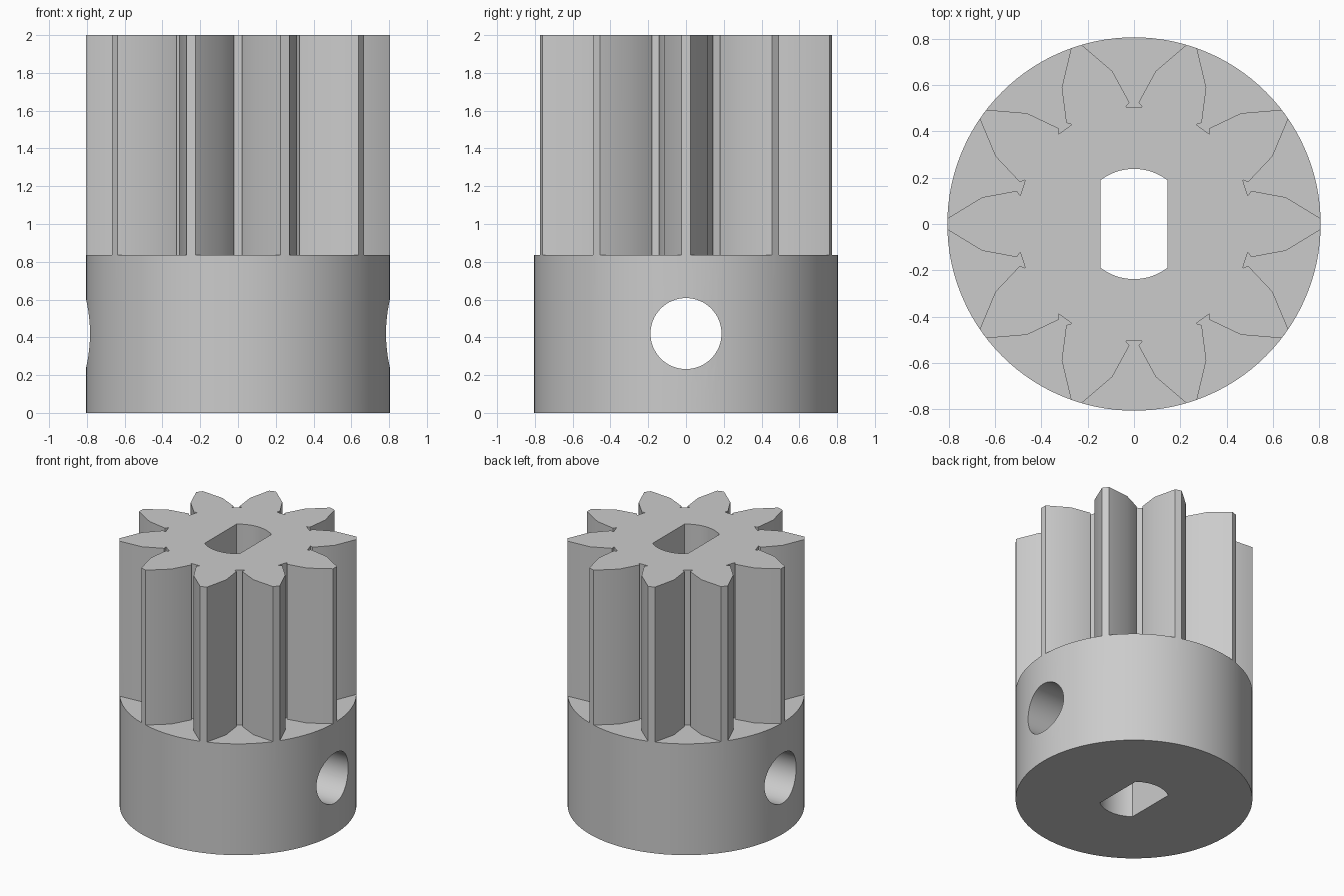
import bpy, bmesh, math
from mathutils import Matrix

if "Cube" in bpy.data.objects:
    bpy.data.objects.remove(bpy.data.objects["Cube"])

R, COLLAR_TOP, TOP, TEETH = 0.806, 0.836, 2.0, 10

grey = bpy.data.materials.new("light grey")
grey.diffuse_color = (0.6, 0.6, 0.6, 1)
grey.use_nodes = True
grey.node_tree.nodes["Principled BSDF"].inputs["Base Color"].default_value = grey.diffuse_color


def prism(name, outline, z0, z1, matrix=Matrix()):
    """Extrude a closed 2D outline from z0 to z1."""
    bm = bmesh.new()
    face = bm.faces.new([bm.verts.new((x, y, z0)) for x, y in outline])
    top = bmesh.ops.extrude_face_region(bm, geom=[face])["geom"]
    bmesh.ops.translate(bm, vec=(0, 0, z1 - z0),
                        verts=[v for v in top if isinstance(v, bmesh.types.BMVert)])
    bmesh.ops.recalc_face_normals(bm, faces=bm.faces)
    bm.transform(matrix)
    mesh = bpy.data.meshes.new(name)
    bm.to_mesh(mesh)
    bm.free()
    obj = bpy.data.objects.new(name, mesh)
    bpy.context.collection.objects.link(obj)
    mesh.materials.append(grey)
    return obj


def arc(r, a0, a1, n):
    """Points on an arc, angles in degrees, both ends included."""
    angles = [math.radians(a0 + (a1 - a0) * i / n) for i in range(n + 1)]
    return [(r * math.cos(a), r * math.sin(a)) for a in angles]


def combine(target, tool, operation):
    mod = target.modifiers.new("combine", 'BOOLEAN')
    mod.operation, mod.object, mod.solver = operation, tool, 'EXACT'
    bpy.context.view_layer.objects.active = target
    bpy.ops.object.modifier_apply(modifier=mod.name)
    bpy.data.objects.remove(tool)


# Toothed section: one undercut gap (right half, pointing +y) repeated round
half_gap = [(0.036, 0.505), (0.020, 0.525), (0.093, 0.659)]
tip = 1.7
gap = half_gap[::-1] + [(-x, y) for x, y in half_gap]
gap = arc(R, 72 + tip, 72 + tip, 1)[:1] + gap + arc(R, 108 - tip, 108 - tip, 1)[:1]
outline = []
for k in range(TEETH):
    a = math.radians(k * 360 / TEETH)
    c, s = math.cos(a), math.sin(a)
    outline += [(x * c - y * s, x * s + y * c) for x, y in gap]
gear = prism("gear_teeth", outline, COLLAR_TOP, TOP)

# Plain collar, joined under the teeth
pinion = prism("pinion", arc(R, 0, 360, 120)[:-1], 0, COLLAR_TOP)
combine(pinion, gear, 'UNION')

# Double-flat shaft bore
edge = math.degrees(math.acos(0.145 / 0.238))
bore = prism("bore_cutter", arc(0.238, edge, 180 - edge, 20)
             + arc(0.238, 180 + edge, 360 - edge, 20), -0.5, 2.5)
combine(pinion, bore, 'DIFFERENCE')

# Cross hole for the pin, along x
across = Matrix.Translation((0, 0, 0.42)) @ Matrix.Rotation(math.pi / 2, 4, 'Y')
pin_hole = prism("pin_hole_cutter", arc(0.188, 0, 360, 64)[:-1], -1.5, 1.5, across)
combine(pinion, pin_hole, 'DIFFERENCE')

pinion.select_set(True)
bpy.context.view_layer.objects.active = pinion
bpy.ops.object.shade_smooth_by_angle(angle=math.radians(30))
